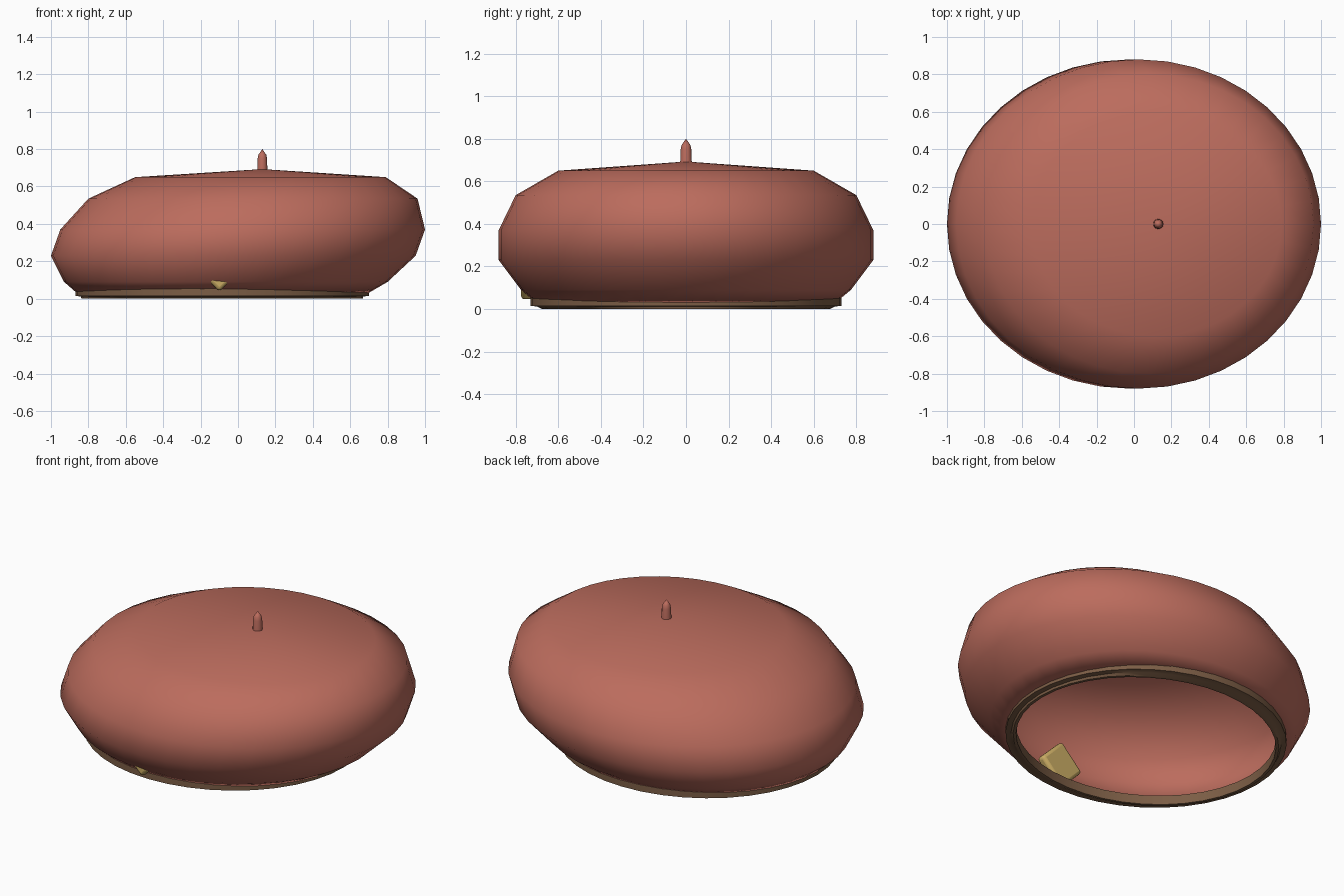
import bpy, bmesh, math

if "Cube" in bpy.data.objects:
    bpy.data.objects.remove(bpy.data.objects["Cube"])


def paint(obj, name, color):
    mat = bpy.data.materials.get(name) or bpy.data.materials.new(name)
    mat.diffuse_color = color
    mat.use_nodes = True
    mat.node_tree.nodes["Principled BSDF"].inputs["Base Color"].default_value = mat.diffuse_color
    obj.data.materials.append(mat)


def lathe(name, rings, segs, cap_ends=False, closed=False):
    """Loft ellipses given as (centre x, radius x, radius y, z); radius 0 is a pole."""
    bm = bmesh.new()
    loops = []
    for cx, rx, ry, z in rings:
        if rx == 0:
            loops.append([bm.verts.new((cx, 0, z))])
        else:
            angles = [2 * math.pi * i / segs for i in range(segs)]
            loops.append([bm.verts.new((cx + rx * math.cos(a), ry * math.sin(a), z)) for a in angles])
    pairs = list(zip(loops, loops[1:]))
    if closed:
        pairs.append((loops[-1], loops[0]))
    for a, b in pairs:
        for i in range(segs):
            j = (i + 1) % segs
            if len(b) == 1:
                bm.faces.new((a[i], a[j], b[0]))
            else:
                bm.faces.new((a[i], a[j], b[j], b[i]))
    if cap_ends:
        bm.faces.new(loops[0][::-1])
    bmesh.ops.recalc_face_normals(bm, faces=bm.faces)
    me = bpy.data.meshes.new(name)
    bm.to_mesh(me)
    bm.free()
    obj = bpy.data.objects.new(name, me)
    bpy.context.collection.objects.link(obj)
    return obj


def smooth(obj, angle):
    bpy.ops.object.select_all(action='DESELECT')
    obj.select_set(True)
    bpy.context.view_layer.objects.active = obj
    bpy.ops.object.shade_smooth_by_angle(angle=math.radians(angle))


RED = (0.50, 0.15, 0.11, 1)
BROWN = (0.20, 0.11, 0.06, 1)
BRASS = (0.60, 0.42, 0.13, 1)

# Slouching felt crown, open underneath
crown = lathe("crown", [
    (-0.085, 0.765, 0.69, 0.02),
    (-0.065, 0.865, 0.775, 0.09),
    (-0.025, 0.975, 0.88, 0.23),
    (0.025, 0.975, 0.88, 0.37),
    (0.08, 0.88, 0.80, 0.535),
    (0.12, 0.67, 0.60, 0.65),
    (0.13, 0, 0, 0.693)], 40)
shell = crown.modifiers.new("felt_thickness", 'SOLIDIFY')
shell.thickness = 0.015
shell.offset = -1
paint(crown, "red_felt", RED)
smooth(crown, 60)

# Leather head band with a narrower lower lip
bx = -0.085
band = lathe("head_band", [
    (bx, 0.785, 0.73, 0.055),
    (bx, 0.785, 0.73, 0.015),
    (bx, 0.755, 0.70, 0.012),
    (bx, 0.752, 0.675, 0.0),
    (bx, 0.735, 0.66, 0.0),
    (bx, 0.735, 0.66, 0.055)], 40, closed=True)
paint(band, "brown_leather", BROWN)
smooth(band, 35)

# Stalk on top
stalk = lathe("stalk", [
    (0.13, 0.028, 0.028, 0.67),
    (0.13, 0.025, 0.025, 0.75),
    (0.13, 0.021, 0.021, 0.77),
    (0.13, 0, 0, 0.80)], 12, cap_ends=True)
paint(stalk, "red_felt", RED)
smooth(stalk, 40)

# Diamond-shaped brass badge at the front
bpy.ops.mesh.primitive_cube_add(size=1, location=(-0.10, -0.748, 0.18), rotation=(0, math.radians(45), 0))
badge = bpy.context.object
badge.name = "badge"
badge.scale = (0.20, 0.055, 0.20)
bpy.ops.object.transform_apply(location=False, rotation=False, scale=True)
bev = badge.modifiers.new("rounded_edges", 'BEVEL')
bev.width = 0.018
bev.segments = 3
paint(badge, "brass", BRASS)
smooth(badge, 35)
